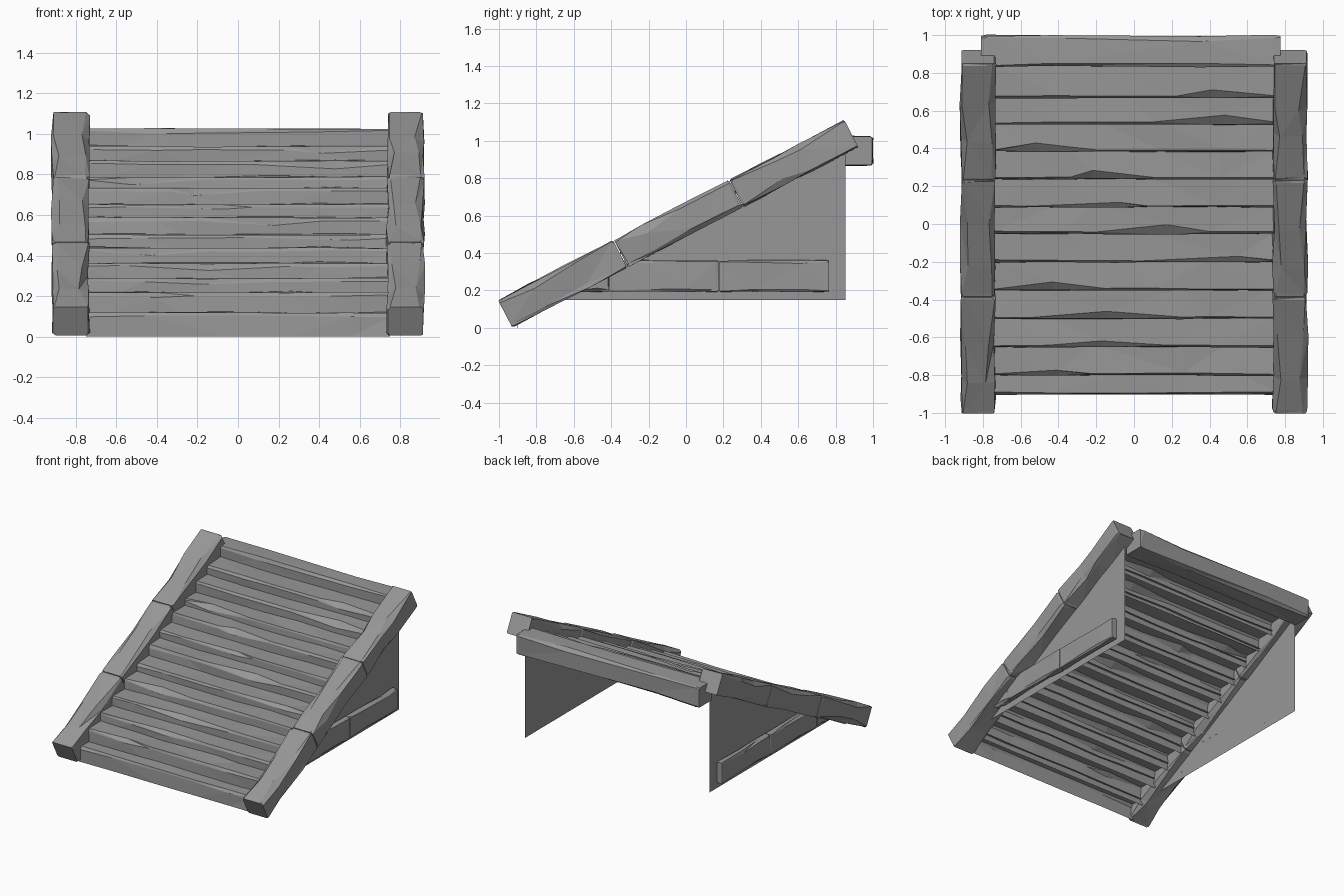
import bpy, bmesh, math, random
from mathutils import Vector

if "Cube" in bpy.data.objects:
    bpy.data.objects.remove(bpy.data.objects["Cube"])

random.seed(7)
X, Y, Z = Vector((1, 0, 0)), Vector((0, 1, 0)), Vector((0, 0, 1))

# Dark weathered grey for all parts
grey = bpy.data.materials.new("dark_grey")
grey.diffuse_color = (0.31, 0.31, 0.31, 1)
grey.use_nodes = True
grey.node_tree.nodes["Principled BSDF"].inputs["Base Color"].default_value = grey.diffuse_color


def finish(name, bm):
    bmesh.ops.recalc_face_normals(bm, faces=bm.faces)
    mesh = bpy.data.meshes.new(name)
    bm.to_mesh(mesh)
    bm.free()
    mesh.materials.append(grey)
    obj = bpy.data.objects.new(name, mesh)
    bpy.context.collection.objects.link(obj)
    return obj


def beam(name, start, u, v, w, length, width, height, rough=0.012, chamfer=0.012):
    """Hewn timber along u: chamfered rings with uneven cuts, flat faceted."""
    bm = bmesh.new()
    stations = [0, 0.02, 0.3 + random.uniform(-.1, .1),
                0.65 + random.uniform(-.1, .1), 0.98, 1]
    rings = []
    for i, t in enumerate(stations):
        end = i in (0, 5)
        inset = 0.003 if end else 0
        ring = []
        for sx, sy in ((0, 0), (1, 0), (1, 1), (0, 1)):
            for first in (True, False):
                along_v = first == (sx == sy)
                cut = chamfer * random.uniform(0.5, 1.3)
                if i in (2, 3):
                    cut += random.uniform(0, rough * 2)
                a = inset + (0 if along_v else cut)
                b = inset + (cut if along_v else 0)
                if not end:
                    a += random.uniform(-.5, .5) * rough
                    b += random.uniform(-.3, .5) * rough
                a = width - a if sx else a
                b = height - b if sy else b
                s = t * length + (0 if end else random.uniform(-.3, .3) * rough)
                ring.append(bm.verts.new(start + u * s + v * a + w * b))
        rings.append(ring)
    for r0, r1 in zip(rings, rings[1:]):
        for k in range(8):
            m = (k + 1) % 8
            bm.faces.new((r0[k], r0[m], r1[m], r1[k]))
    bm.faces.new(rings[0])
    bm.faces.new(rings[-1])
    bmesh.ops.triangulate(bm, faces=[f for f in bm.faces if len(f.verts) == 4])
    return finish(name, bm)


# Slope shared by stringers, steps and side panels
ang = math.atan2(0.96, 1.85)
slope = Vector((0, math.cos(ang), math.sin(ang)))
up = Vector((0, -math.sin(ang), math.cos(ang)))
foot_y, foot_z, run = -0.93, 0.004, 2.088


def underside(y):
    return foot_z + (y - foot_y) * math.tan(ang)


for side, label in ((-1, "left"), (1, "right")):
    # Sloping stringers, three timbers each
    third = run / 3
    for i in range(3):
        start = Vector((side * 0.737, foot_y, foot_z)) + slope * (third * i + (0.002 if i else 0))
        beam(f"{label}_stringer_{i + 1}", start, slope, X * side, up,
             third - 0.003, 0.178, 0.163, 0.016)

    # Thin triangular side panel
    bm = bmesh.new()
    y0, y1 = foot_y + 0.146 / math.tan(ang), 0.853
    bm.faces.new([bm.verts.new((side * 0.80, y, z)) for y, z in
                  ((y0, 0.15), (y1, 0.15), (y1, underside(y1) + 0.02), (y0, 0.17))])
    finish(f"{label}_side_panel", bm)

    # Low rail on the outer face of the panel
    for i, (a, b) in enumerate(((-0.56, -0.413), (-0.41, 0.174), (0.178, 0.765))):
        beam(f"{label}_rail_{i + 1}", Vector((side * 0.802, a, 0.193)), Y, X * side, Z,
             b - a, 0.048, 0.168, 0.008, 0.008)

# Open-backed steps: worn riser and tread, edges uneven along the width
fronts = [-0.90, -0.80, -0.65, -0.50, -0.35, -0.20, -0.05,
          0.09, 0.24, 0.385, 0.53, 0.67, 0.835]
tops = [0.12, 0.22, 0.29, 0.365, 0.44, 0.505, 0.59, 0.655, 0.735, 0.79, 0.87, 0.94]
for n, top in enumerate(tops):
    bm = bmesh.new()
    front, back = fronts[n], fronts[n + 1] + 0.012
    bottom = 0.0 if n == 0 else underside(front) + 0.005
    chips = set() if n < 1 else {random.choice((1, 2, 3, 4))}
    rows = []
    for k in range(6):
        x = -0.75 + 1.5 * k / 5
        if 0 < k < 5:
            x += random.uniform(-.12, .12)
        wear = random.uniform(0, 0.01)
        chip = random.uniform(0.02, 0.04) if k in chips else 0
        pts = ((front - random.uniform(0, 0.006), bottom),
               (front + random.uniform(-.006, .004), top - 0.014 - wear - chip * 0.6),
               (front + 0.004 + wear * 0.8 + chip, top - random.uniform(0, .006)),
               (back, top + random.uniform(-.008, .006)))
        rows.append([bm.verts.new((x, y, z)) for y, z in pts])
    for r0, r1 in zip(rows, rows[1:]):
        for j in range(3):
            bm.faces.new((r0[j], r1[j], r1[j + 1], r0[j + 1]))
    bmesh.ops.triangulate(bm, faces=bm.faces)
    finish(f"step_{n + 1}", bm)

# Solid top landing plank
beam("top_plank", Vector((-0.81, 0.835, 0.868)), X, Y, Z, 1.585, 0.163, 0.158, 0.012, 0.008)
